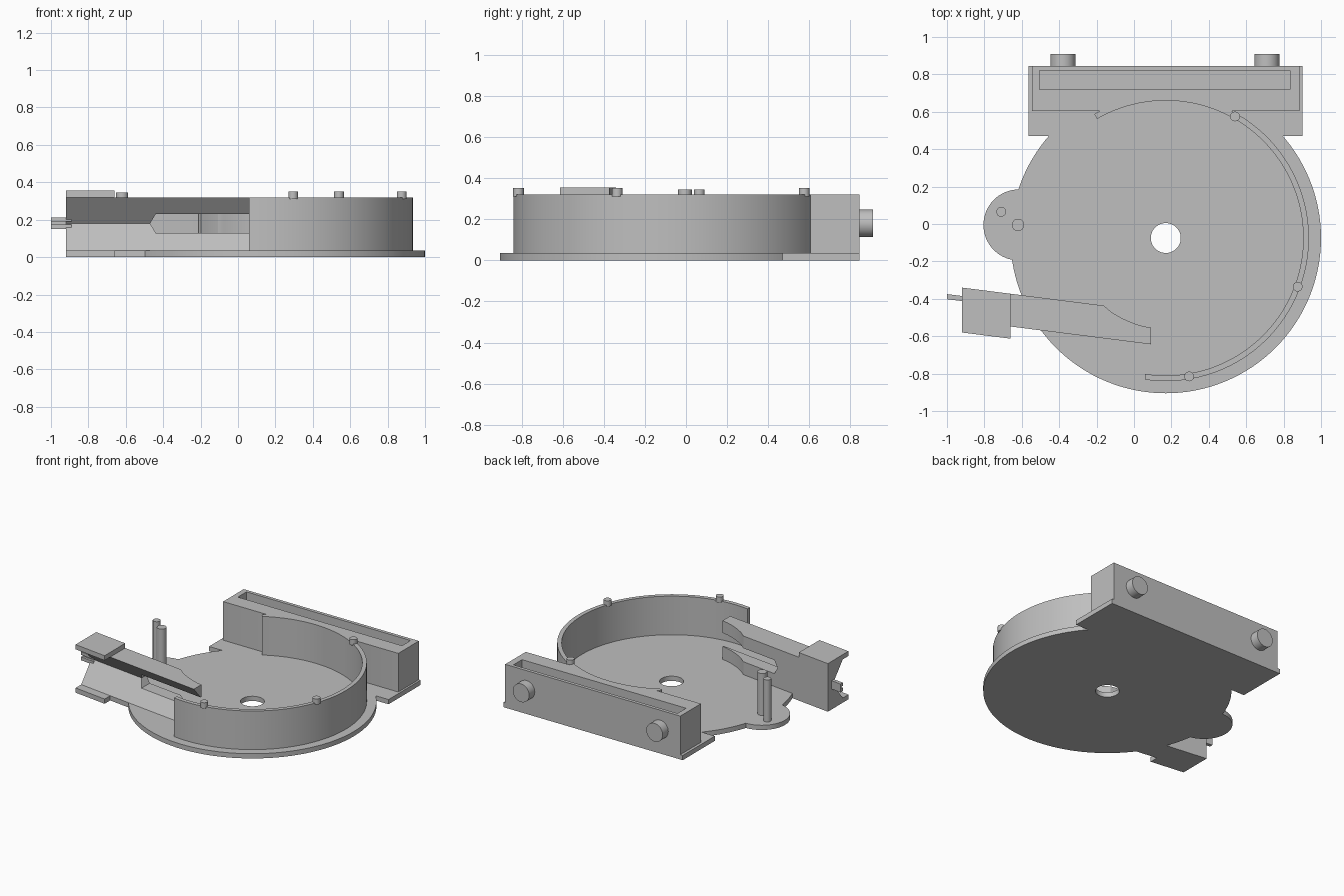
import bpy, bmesh, math

cube = bpy.data.objects.get("Cube")
if cube:
    bpy.data.objects.remove(cube)

GREY = (0.52, 0.52, 0.52, 1)
mat = bpy.data.materials.new("plain grey")
mat.use_nodes = True
mat.diffuse_color = GREY
mat.node_tree.nodes["Principled BSDF"].inputs["Base Color"].default_value = GREY

CX, CY = 0.17, -0.075      # dish centre
FLOOR, TOP, MID = 0.035, 0.32, 0.18
INNER, OUTER = 0.735, 0.765


def prism(name, outline, lo, hi, place=lambda u, v, w: (u, v, w)):
    """Extrude a closed 2D outline from lo to hi; place maps it into space."""
    bm = bmesh.new()
    ends = [[bm.verts.new(place(u, v, w)) for u, v in outline] for w in (lo, hi)]
    for ring in ends:
        bm.faces.new(ring)
    n = len(outline)
    for i in range(n):
        j = (i + 1) % n
        bm.faces.new((ends[0][i], ends[0][j], ends[1][j], ends[1][i]))
    bmesh.ops.recalc_face_normals(bm, faces=bm.faces)
    mesh = bpy.data.meshes.new(name)
    bm.to_mesh(mesh)
    bm.free()
    mesh.materials.append(mat)
    obj = bpy.data.objects.new(name, mesh)
    bpy.context.collection.objects.link(obj)
    return obj


def arc(x, y, r, start=0, end=360, steps=128):
    count = steps if end - start == 360 else steps + 1
    angles = [math.radians(start + (end - start) * i / steps) for i in range(count)]
    return [(x + r * math.cos(a), y + r * math.sin(a)) for a in angles]


def rect(x0, x1, y0, y1):
    return [(x0, y0), (x1, y0), (x1, y1), (x0, y1)]


def combine(obj, other, operation):
    """Apply a boolean and remove the helper object."""
    mod = obj.modifiers.new("bool", 'BOOLEAN')
    mod.operation, mod.object, mod.solver = operation, other, 'EXACT'
    graph = bpy.context.evaluated_depsgraph_get()
    result = bpy.data.meshes.new_from_object(obj.evaluated_get(graph))
    obj.modifiers.clear()
    obj.data = result
    bpy.data.objects.remove(other)


def smooth(obj):
    bpy.ops.object.select_all(action='DESELECT')
    obj.select_set(True)
    bpy.context.view_layer.objects.active = obj
    bpy.ops.object.shade_smooth_by_angle(angle=math.radians(30))


# Base plate: disc, rear rectangle and side ear, with a centre hole
base = prism("base_plate", arc(CX, CY, 0.83), 0, FLOOR)
combine(base, prism("rear_plate", rect(-0.565, 0.9, 0.47, 0.845), 0, FLOOR), 'UNION')
combine(base, prism("ear", arc(-0.615, -0.005, 0.19, steps=64), 0, FLOOR), 'UNION')
combine(base, prism("hole", arc(CX, CY, 0.08, steps=48), -1, 1), 'DIFFERENCE')
smooth(base)

# Curved wall around the dish
wall_outline = arc(CX, CY, OUTER, -98.3, 120) + arc(CX, CY, INNER, -98.6, 120)[::-1]
smooth(prism("curved_wall", wall_outline, FLOOR, TOP))

# Rear box with a long slot, hollowed by the dish
box = prism("rear_box", rect(-0.545, 0.885, 0.605, 0.845), FLOOR, TOP)
combine(box, prism("slot", rect(-0.505, 0.835, 0.72, 0.82), FLOOR + 0.005, 1), 'DIFFERENCE')
combine(box, prism("dish_space", arc(CX, CY, INNER), 0, 1), 'DIFFERENCE')
smooth(box)

# Round knobs on the back of the box
for side, x in (("right", -0.38), ("left", 0.71)):
    smooth(prism(f"{side}_knob", arc(x, MID, 0.067, steps=40), 0.84, 0.91,
                 lambda u, v, w: (u, w, v)))

# Pegs on the wall and posts on the ear
for i, (x, y) in enumerate([(0.54, 0.575), (0.875, -0.335), (0.295, -0.815)]):
    smooth(prism(f"wall_peg_{i + 1}", arc(x, y, 0.026, steps=24), TOP - 0.01, 0.352))
smooth(prism("thin_post", arc(-0.71, 0.065, 0.026, steps=24), FLOOR, 0.345))
smooth(prism("thick_post", arc(-0.62, -0.005, 0.033, steps=24), FLOOR, 0.345))


# Slanted arm with a V groove along its front; depth runs forward from its back
def on_arm(depth, z, x):
    return (x, -0.34 - 0.127 * (x + 0.92) - depth, z)


groove = [(0, 0), (0.175, 0), (0.175, FLOOR), (0.055, MID), (0.175, TOP), (0, TOP)]
arm = prism("grooved_arm", groove, -0.92, 0.09, on_arm)
window = [(-0.47, MID), (-0.44, 0.23), (0.2, 0.23), (0.2, 0.13), (-0.44, 0.13)]
combine(arm, prism("window", window, -1, 0, lambda u, v, w: (u, w, v)), 'DIFFERENCE')
scoop = [(-0.165, -0.434), (-0.115, -0.475), (-0.06, -0.506), (0, -0.532),
         (0.05, -0.547), (0.1, -0.556), (0.2, -0.556), (0.2, -0.3), (-0.165, -0.3)]
combine(arm, prism("scoop", scoop, FLOOR, 1), 'DIFFERENCE')
smooth(arm)

# Flanges above and below the arm's outer end
for name, z0, z1 in (("lower_flange", 0, FLOOR), ("upper_flange", TOP, 0.355)):
    prism(name, rect(0, 0.24, z0, z1), -0.92, -0.66, on_arm)

# Slotted spigot sticking out of the groove
for name, z0, z1 in (("spigot_lower", 0.15, 0.175), ("spigot_upper", 0.19, 0.212)):
    prism(name, rect(0.045, 0.072, z0, z1), -1.0, -0.89, on_arm)
prism("spigot_web", rect(0.045, 0.055, 0.17, 0.195), -1.0, -0.89, on_arm)
